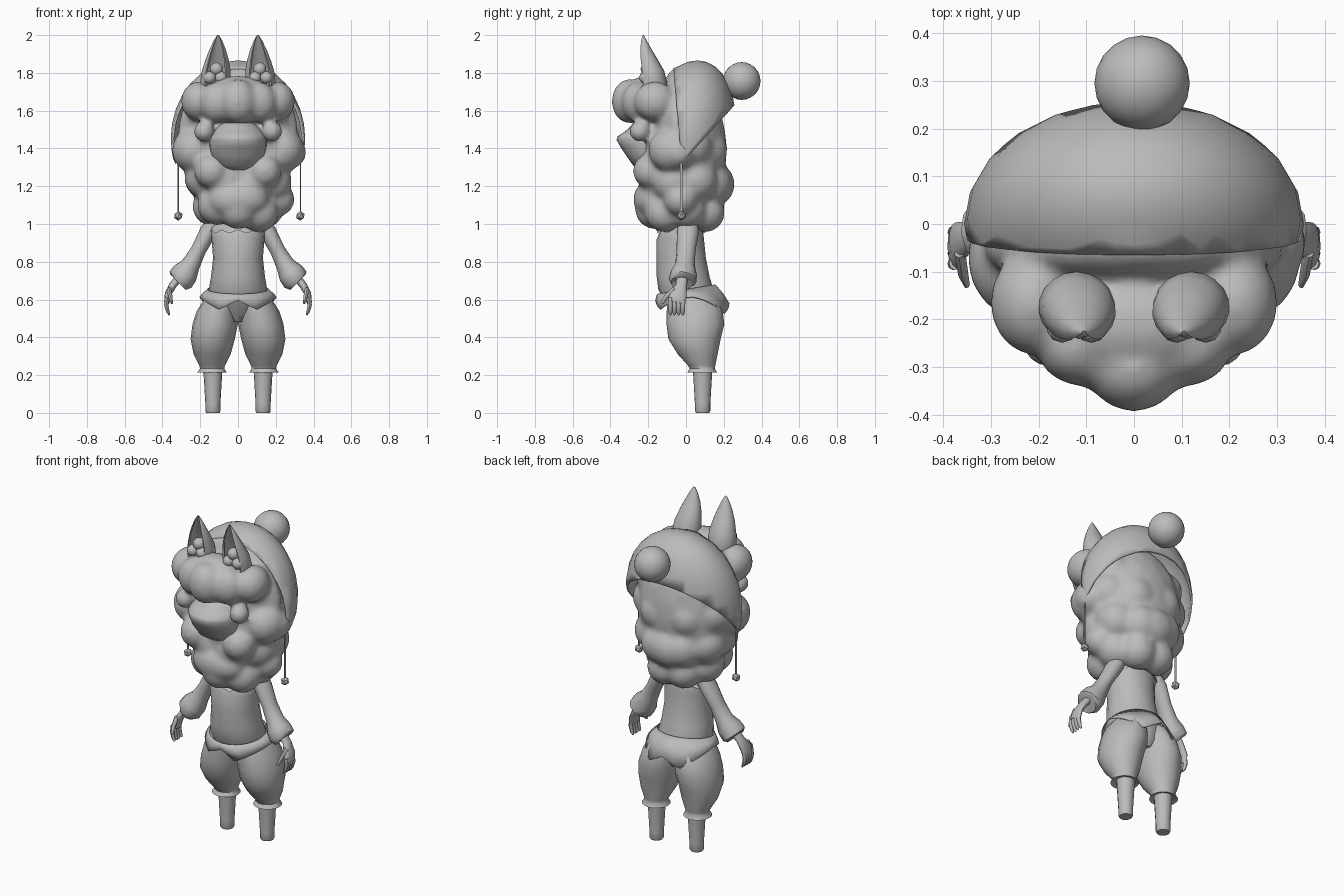
import bpy, bmesh, math
from mathutils import Vector, Matrix

grey = bpy.data.materials.new("plain grey")
grey.diffuse_color = (0.5, 0.5, 0.5, 1)


def finish(bm, name, smooth=True, angle=50):
    bmesh.ops.recalc_face_normals(bm, faces=bm.faces)
    me = bpy.data.meshes.new(name)
    bm.to_mesh(me)
    bm.free()
    ob = bpy.data.objects.new(name, me)
    bpy.context.collection.objects.link(ob)
    me.materials.append(grey)
    if smooth:
        bpy.ops.object.select_all(action='DESELECT')
        ob.select_set(True)
        bpy.context.view_layer.objects.active = ob
        bpy.ops.object.shade_smooth_by_angle(angle=math.radians(angle))
    return ob


def skin(bm, rings, caps=True):
    loops = [[bm.verts.new(p) for p in r] for r in rings]
    n = len(loops[0])
    for a, b in zip(loops, loops[1:]):
        for i in range(n):
            j = (i + 1) % n
            bm.faces.new((a[i], a[j], b[j], b[i]))
    if caps:
        bm.faces.new(loops[0])
        bm.faces.new(loops[-1])


def stack(bm, sections, n=16):
    """Horizontal ellipses: x, y, z, rx, ry."""
    skin(bm, [[Vector((x + rx * math.cos(i * math.tau / n),
                       y + ry * math.sin(i * math.tau / n), z)) for i in range(n)]
              for x, y, z, rx, ry in sections])


def tube(bm, path, n=12):
    """Rings square to a path: x, y, z, thickness, depth in y."""
    pts = [Vector(p[:3]) for p in path]
    rings = []
    for k, p in enumerate(path):
        t = (pts[min(k + 1, len(pts) - 1)] - pts[max(k - 1, 0)]).normalized()
        v = (Vector((0, 1, 0)) - t * t.y).normalized()
        u = v.cross(t)
        rings.append([pts[k] + u * p[3] * math.cos(i * math.tau / n)
                      + v * p[4] * math.sin(i * math.tau / n) for i in range(n)])
    skin(bm, rings)


def ball(bm, c, r, sub=3):
    r = r if isinstance(r, tuple) else (r, r, r)
    m = Matrix.Translation(c) @ Matrix.Diagonal((*r, 1))
    bmesh.ops.create_icosphere(bm, subdivisions=sub, radius=1, matrix=m)


def flip(rows, s):
    return [(s * r[0], *r[1:]) for r in rows]


# Curly wool: a core with rings of puffs, fused into one skin
bm = bmesh.new()
ball(bm, (0, -0.015, 1.39), (0.29, 0.232, 0.385))
ball(bm, (0, -0.05, 1.48), (0.32, 0.105, 0.35))
for z, cy, rx, ry, r, n, turn in ((1.08, -0.025, 0.14, 0.14, 0.105, 7, 0.25),
                                  (1.23, -0.005, 0.18, 0.14, 0.118, 8, 0.5),
                                  (1.41, -0.01, 0.20, 0.12, 0.122, 7, 0.25),
                                  (1.54, -0.01, 0.19, 0.095, 0.112, 8, 0.5)):
    for i in range(n):
        a = (i + turn) * math.tau / n
        ball(bm, (rx * math.cos(a), cy + ry * math.sin(a), z + 0.02 * math.sin(5 * i)), r)
for s in (-1, 1):
    ball(bm, (s * 0.235, -0.07, 1.39), (0.115, 0.13, 0.12))
    ball(bm, (s * 0.21, -0.165, 1.65), (0.092, 0.11, 0.105))
    ball(bm, (s * 0.11, -0.255, 1.645), (0.095, 0.085, 0.108))
    ball(bm, (s * 0.18, -0.245, 1.49), 0.056)
    ball(bm, (s * 0.14, -0.19, 1.28), 0.092)
for c, r in (((0, -0.30, 1.65), (0.10, 0.094, 0.118)), ((0, -0.21, 1.69), (0.17, 0.11, 0.095)),
             ((0, -0.255, 1.645), (0.19, 0.105, 0.115)), ((0, -0.185, 1.13), (0.16, 0.095, 0.10)),
             ((0.21, -0.03, 1.13), 0.09), ((0, 0.14, 1.21), (0.15, 0.118, 0.12)),
             ((0.27, -0.04, 1.38), (0.092, 0.09, 0.09))):
    ball(bm, c, r)
wool = finish(bm, "wool")
mod = wool.modifiers.new("fuse", 'REMESH')
mod.mode = 'VOXEL'
mod.voxel_size = 0.014
mod.use_smooth_shade = True
mod = wool.modifiers.new("soften", 'SMOOTH')
mod.factor, mod.iterations = 0.5, 10

# Muzzle
bm = bmesh.new()
stack(bm, [(0, -0.20, 1.285, 0.06, 0.04), (0, -0.20, 1.31, 0.11, 0.08),
           (0, -0.20, 1.36, 0.143, 0.115), (0, -0.20, 1.41, 0.152, 0.148),
           (0, -0.20, 1.445, 0.153, 0.168), (0, -0.20, 1.465, 0.15, 0.162),
           (0, -0.20, 1.485, 0.135, 0.13), (0, -0.19, 1.51, 0.115, 0.11),
           (0, -0.19, 1.535, 0.085, 0.09), (0, -0.18, 1.545, 0.04, 0.05)], 20)
finish(bm, "muzzle", angle=80)

# Knitted cap: dome leaning back, trimmed by a front plane and a slanted lower plane
bm = bmesh.new()
bmesh.ops.create_uvsphere(bm, u_segments=24, v_segments=16, radius=1)
for v in bm.verts:
    x, y, z = v.co
    v.co = (0.35 * x, 0.25 * y + 0.06 * max(0, z) * (y > -0.5), 1.45 + 0.41 * z)
for co, no in (((0, -0.065, 1.85), (0, -1, -0.08)), ((0, -0.02, 1.325), (0, 0.745, -0.667))):
    bmesh.ops.bisect_plane(bm, geom=bm.verts[:] + bm.edges[:] + bm.faces[:],
                           plane_co=co, plane_no=no, clear_outer=True)
cap = finish(bm, "cap")
mod = cap.modifiers.new("thickness", 'SOLIDIFY')
mod.thickness, mod.offset = 0.012, 0

bm = bmesh.new()
ball(bm, (0.017, 0.295, 1.757), 0.1)
finish(bm, "pompom")

for s, side in ((-1, "left"), (1, "right")):
    # Cap strings with bobbles
    bm = bmesh.new()
    x = s * 0.323 + 0.007
    stack(bm, [(x, -0.025, 1.05, 0.003, 0.007), (x, -0.025, 1.36, 0.003, 0.007)], 6)
    ball(bm, (x, -0.025, 1.043), 0.025, 1)
    finish(bm, side + "_cap_string", False)

    # Ear: curled sections with a narrow opening to the front
    bm = bmesh.new()
    rings = []
    for z, x, hw, yc, d in ((1.68, 0.118, 0.068, -0.175, 0.067), (1.75, 0.12, 0.08, -0.175, 0.075),
                            (1.81, 0.115, 0.077, -0.184, 0.069), (1.87, 0.111, 0.062, -0.202, 0.053),
                            (1.92, 0.108, 0.045, -0.216, 0.037), (1.97, 0.106, 0.023, -0.225, 0.018),
                            (2.0, 0.105, 0.005, -0.228, 0.004)):
        arc = [math.radians(-45 + 270 * i / 14) for i in range(15)]
        rings.append([Vector((s * x + k * hw * math.cos(a), yc + k * d * math.sin(a), z))
                      for k, seq in ((1, arc), (0.85, arc[::-1])) for a in seq])
    skin(bm, rings)
    finish(bm, side + "_ear")
    bm = bmesh.new()
    for x, y, z, r in ((0.115, -0.205, 1.82, 0.036), (0.09, -0.215, 1.775, 0.034), (0.15, -0.215, 1.775, 0.034)):
        ball(bm, (s * x, y, z), r, 2)
    finish(bm, side + "_ear_tuft")

    # Sleeve with a flared cuff
    bm = bmesh.new()
    tube(bm, flip([(0.11, 0.01, 1.03, 0.045, 0.05), (0.16, 0.01, 0.955, 0.045, 0.058),
                   (0.21, 0.0, 0.86, 0.04, 0.05), (0.25, -0.005, 0.785, 0.05, 0.052),
                   (0.28, -0.012, 0.74, 0.07, 0.07), (0.305, -0.018, 0.705, 0.072, 0.075),
                   (0.317, -0.02, 0.69, 0.055, 0.06), (0.308, -0.018, 0.702, 0.03, 0.035)], s))
    finish(bm, side + "_sleeve")

    # Hand: wrist, palm, closed fingers and thumb
    bm = bmesh.new()
    tube(bm, flip([(0.31, -0.02, 0.72, 0.022, 0.03), (0.345, -0.025, 0.675, 0.02, 0.03),
                   (0.37, -0.04, 0.63, 0.018, 0.045), (0.377, -0.05, 0.585, 0.014, 0.047)], s))
    for y in (-0.083, -0.061, -0.039, -0.017):
        tube(bm, flip([(0.376, y, 0.61, 0.012, 0.013), (0.38, y, 0.57, 0.011, 0.013),
                       (0.371, y, 0.535, 0.009, 0.012), (0.363, y, 0.518, 0.004, 0.005)], s), 8)
    tube(bm, flip([(0.365, -0.06, 0.655, 0.012, 0.015), (0.358, -0.105, 0.615, 0.011, 0.013),
                   (0.35, -0.128, 0.58, 0.006, 0.008)], s), 8)
    finish(bm, side + "_hand")

    # Baggy trouser leg with a flared hem
    bm = bmesh.new()
    stack(bm, flip([(0.07, 0.02, 0.65, 0.07, 0.10), (0.087, 0.035, 0.60, 0.093, 0.135),
                    (0.108, 0.046, 0.54, 0.11, 0.148), (0.121, 0.05, 0.47, 0.12, 0.153),
                    (0.134, 0.045, 0.39, 0.117, 0.138), (0.137, 0.062, 0.31, 0.098, 0.105),
                    (0.137, 0.083, 0.25, 0.068, 0.072), (0.137, 0.086, 0.235, 0.064, 0.066),
                    (0.138, 0.086, 0.213, 0.079, 0.079), (0.138, 0.086, 0.225, 0.045, 0.045)], s))
    finish(bm, side + "_trouser_leg")

    # Lower leg
    bm = bmesh.new()
    stack(bm, flip([(0.133, 0.088, 0.25, 0.052, 0.053), (0.133, 0.088, 0.17, 0.047, 0.048),
                    (0.133, 0.088, 0.05, 0.04, 0.041), (0.133, 0.088, 0.01, 0.04, 0.041),
                    (0.133, 0.088, 0.0, 0.035, 0.036)], s))
    finish(bm, side + "_lower_leg")

# Torso, closed between the legs
bm = bmesh.new()
stack(bm, [(0, -0.01, 1.04, 0.08, 0.08), (0, -0.02, 0.98, 0.145, 0.11), (0, -0.03, 0.92, 0.14, 0.125),
           (0, -0.025, 0.82, 0.132, 0.13), (0, -0.015, 0.72, 0.143, 0.14),
           (0, 0.0, 0.65, 0.155, 0.146), (0, 0.02, 0.58, 0.14, 0.13),
           (0, 0.04, 0.52, 0.11, 0.105), (0, 0.045, 0.48, 0.05, 0.08)], 20)
finish(bm, "torso")

# Hip panel: two points at the front and two lower ones at the back
bm = bmesh.new()
rings = [[], [], []]
for i in range(36):
    a = i * math.tau / 36
    c, sn = math.cos(a), math.sin(a)
    dip = max(0, 1 - abs(abs(c) - 0.5) / 0.5) * (0.06 if sn > 0 else 0.05)
    zu = 0.655 + 0.025 * sn
    zl = 0.615 - 0.035 * max(0, sn) + 0.02 * min(0, sn) - dip
    for ring, t, rx, cy, ry in zip(rings, (0, 0.5, 1), (0.162, 0.186, 0.204),
                                   (0.002, 0.02, 0.034), (0.154, 0.179, 0.196)):
        ring.append(Vector((rx * c, cy + ry * sn, zu + (zl - zu) * t)))
skin(bm, rings, False)
panel = finish(bm, "hip_panel")
mod = panel.modifiers.new("thickness", 'SOLIDIFY')
mod.thickness = 0.005

# Collar with a frilled edge under the wool
bm = bmesh.new()
rings = [[], []]
for i in range(20):
    a = i * math.tau / 20
    z = 0.95 + (0.018 if i % 2 else 0)
    rings[0].append(Vector((0.07 * math.cos(a), -0.02 + 0.07 * math.sin(a), 1.03)))
    rings[1].append(Vector((0.15 * math.cos(a), -0.025 + 0.132 * math.sin(a), z)))
skin(bm, rings, False)
finish(bm, "collar")
